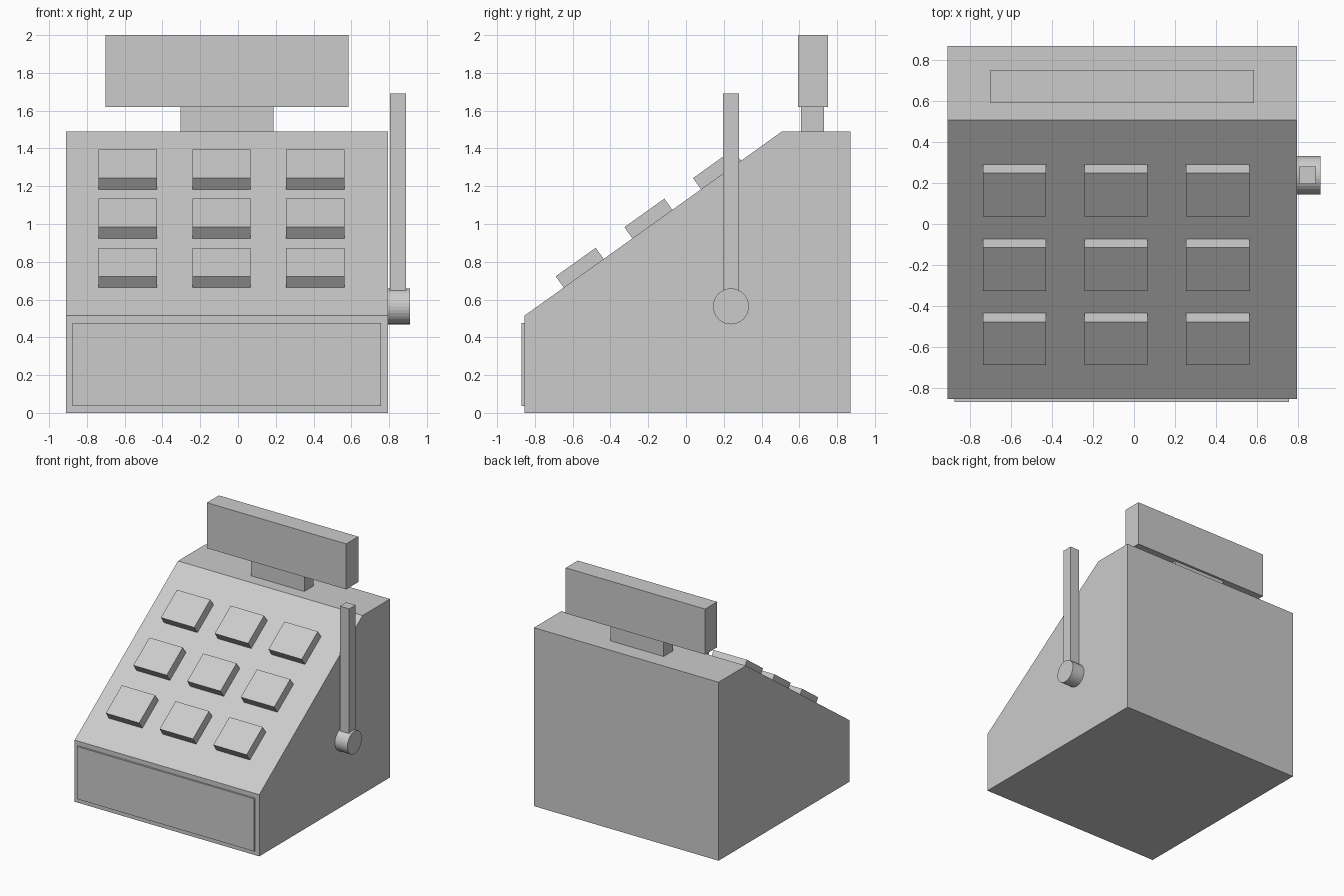
import bpy, bmesh, math
from mathutils import Matrix, Vector

if "Cube" in bpy.data.objects:
    bpy.data.objects.remove(bpy.data.objects["Cube"])


def finish(name, bm):
    bmesh.ops.recalc_face_normals(bm, faces=bm.faces)
    mesh = bpy.data.meshes.new(name)
    bm.to_mesh(mesh)
    bm.free()
    obj = bpy.data.objects.new(name, mesh)
    bpy.context.collection.objects.link(obj)
    return obj


def box(name, lo, hi, matrix=Matrix.Identity(4)):
    lo, hi = Vector(lo), Vector(hi)
    bm = bmesh.new()
    bmesh.ops.create_cube(bm, size=1)
    bmesh.ops.scale(bm, vec=hi - lo, verts=bm.verts)
    bmesh.ops.translate(bm, vec=(lo + hi) / 2, verts=bm.verts)
    bm.transform(matrix)
    return finish(name, bm)


LEFT, RIGHT = -0.91, 0.795
FRONT, BACK, KNEE = -0.855, 0.87, 0.508
SILL, TOP = 0.515, 1.49

# Wedge-shaped body: side profile extruded across x
bm = bmesh.new()
profile = [(FRONT, 0), (BACK, 0), (BACK, TOP), (KNEE, TOP), (FRONT, SILL)]
face = bm.faces.new([bm.verts.new((LEFT, y, z)) for y, z in profile])
side = bmesh.ops.extrude_face_region(bm, geom=[face], use_keep_orig=True)
moved = [g for g in side["geom"] if isinstance(g, bmesh.types.BMVert)]
bmesh.ops.translate(bm, vec=(RIGHT - LEFT, 0, 0), verts=moved)
finish("body", bm)

# Cash drawer front
box("drawer_front", (-0.876, -0.87, 0.037), (0.758, -0.845, 0.476))

# Keys, three by three, square to the sloped panel
slope = (TOP - SILL) / (KNEE - FRONT)
tilt = Matrix.Rotation(math.atan(slope), 4, 'X')
for row, y in enumerate((-0.5415, -0.178, 0.1855)):
    for col, x in enumerate((-0.584, -0.087, 0.409)):
        place = Matrix.Translation((x, y, SILL + slope * (y - FRONT))) @ tilt
        box(f"key_{row + 1}_{col + 1}", (-0.154, -0.13, -0.01), (0.154, 0.13, 0.073), place)

# Display on its neck
box("display_neck", (-0.305, 0.608, TOP - 0.01), (0.187, 0.731, 1.63))
box("display", (-0.702, 0.592, 1.62), (0.585, 0.751, 2.0))

# Crank hub and lever on the right side
bm = bmesh.new()
bmesh.ops.create_cone(bm, cap_ends=True, segments=32, radius1=0.095, radius2=0.095, depth=0.125)
bm.transform(Matrix.Translation((0.8475, 0.238, 0.564)) @ Matrix.Rotation(math.pi / 2, 4, 'Y'))
finish("crank_hub", bm)
box("crank_lever", (0.805, 0.196, 0.564), (0.89, 0.281, 1.69))
